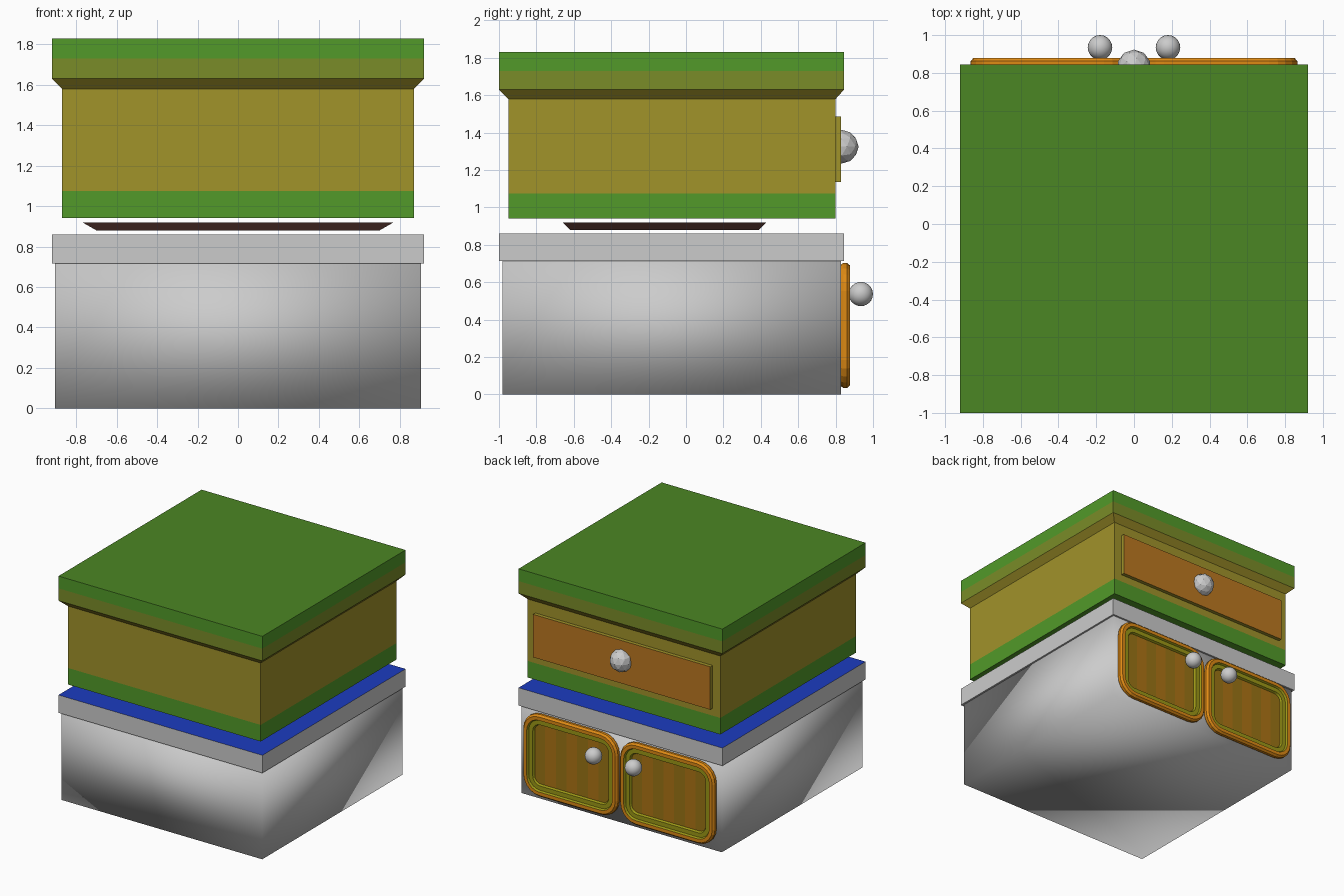
import bpy, bmesh, math

if "Cube" in bpy.data.objects:
    bpy.data.objects.remove(bpy.data.objects["Cube"])


def material(name, hexa):
    def lin(v):
        v /= 255
        return v / 12.92 if v < 0.04 else ((v + 0.055) / 1.055) ** 2.4
    m = bpy.data.materials.new(name)
    m.diffuse_color = [lin(int(hexa[i:i + 2], 16)) for i in (0, 2, 4)] + [1]
    m.use_nodes = True
    m.node_tree.nodes["Principled BSDF"].inputs["Base Color"].default_value = m.diffuse_color
    return m


olive = material("olive", "A1932A")
green = material("green", "529A29")
top_green = material("top_green", "4B8623")
moss = material("moss", "7A8C28")
brown = material("brown", "BC7820")
orange = material("orange", "DE8A14")
door_olive = material("door_olive", "9C9816")
plank_light = material("plank_light", "AE7414")
plank_dark = material("plank_dark", "9A7414")
maroon = material("maroon", "764C42")
blue = material("blue", "1C3CC0")
grey = material("grey", "E7E7E7")


def loft(name, loops, mats=None, end_mat=None):
    """Skin a stack of equal-length point loops and cap both ends."""
    bm = bmesh.new()
    rings = [[bm.verts.new(p) for p in loop] for loop in loops]
    n = len(rings[0])
    bm.faces.new(rings[0][::-1])
    for k in range(len(rings) - 1):
        for i in range(n):
            j = (i + 1) % n
            f = bm.faces.new((rings[k][i], rings[k][j], rings[k + 1][j], rings[k + 1][i]))
            f.material_index = k if mats else 0
    last = bm.faces.new(rings[-1])
    if mats:
        last.material_index = len(mats) if end_mat else len(mats) - 1
    bmesh.ops.recalc_face_normals(bm, faces=bm.faces)
    me = bpy.data.meshes.new(name)
    bm.to_mesh(me)
    bm.free()
    for m in (mats or []) + ([end_mat] if end_mat else []):
        me.materials.append(m)
    ob = bpy.data.objects.new(name, me)
    bpy.context.collection.objects.link(ob)
    return ob


def rect(hx, y0, y1, z):
    return [(-hx, y0, z), (hx, y0, z), (hx, y1, z), (-hx, y1, z)]


def upright(x0, x1, z0, z1, y):
    return [(x0, y, z0), (x1, y, z0), (x1, y, z1), (x0, y, z1)]


def rounded(x0, x1, z0, z1, y, r, seg=5):
    pts = []
    corners = ((x1 - r, z1 - r), (x0 + r, z1 - r), (x0 + r, z0 + r), (x1 - r, z0 + r))
    for q, (cx, cz) in enumerate(corners):
        for s in range(seg + 1):
            a = math.pi / 2 * (q + s / seg)
            pts.append((cx + r * math.cos(a), y, cz + r * math.sin(a)))
    return pts


def knob(name, loc, r, smooth):
    bpy.ops.mesh.primitive_ico_sphere_add(subdivisions=3 if smooth else 2, radius=r, location=loc)
    ob = bpy.context.object
    ob.name = name
    if smooth:
        bpy.ops.object.shade_smooth()


# Lower cabinet, with soft shading over its corners
body = loft("lower_cabinet", [rect(0.905, -0.98, 0.83, 0), rect(0.905, -0.98, 0.83, 0.715)])
for p in body.data.polygons:
    p.use_smooth = True

# Counter with blue top, and the loose tray floating above it
loft("counter", [rect(0.92, -1, 0.845, 0.715), rect(0.92, -1, 0.845, 0.86)], [grey], blue)
loft("tray", [rect(0.70, -0.62, 0.39, 0.88), rect(0.77, -0.66, 0.43, 0.92)], [maroon])

# Upper drawer case with plinth band and cornice
loft("upper_case",
     [rect(0.87, -0.95, 0.80, 0.94), rect(0.87, -0.95, 0.80, 1.075),
      rect(0.87, -0.95, 0.80, 1.58), rect(0.92, -1, 0.845, 1.63),
      rect(0.92, -1, 0.845, 1.73), rect(0.92, -1, 0.845, 1.83)],
     [green, olive, olive, moss, green], top_green)

# Drawer front and its faceted knob
loft("drawer_front", [upright(-0.80, 0.80, 1.135, 1.485, 0.79),
                      upright(-0.80, 0.80, 1.135, 1.485, 0.83)], [olive], brown)
knob("drawer_knob", (0, 0.833, 1.325), 0.09, False)

# Door moulding profile: inset, depth, material of the band leading to the next step
profile = [(0.01, 0.825, orange), (0, 0.842, orange), (0, 0.862, orange),
           (0.014, 0.878, orange), (0.042, 0.878, door_olive), (0.05, 0.862, door_olive),
           (0.085, 0.862, door_olive), (0.095, 0.843, None)]
for side, label in ((1, "right"), (-1, "left")):
    x0, x1 = sorted((side * 0.01, side * 0.865))
    z0, z1 = 0.035, 0.703
    loops = [rounded(x0 + i, x1 - i, z0 + i, z1 - i, y, 0.15 - i) for i, y, _ in profile]
    loft(label + "_door", loops, [m for _, _, m in profile[:-1]], plank_dark)
    # Vertical planks filling the recessed panel
    n = 7
    a, w = x0 + 0.09, (x1 - x0 - 0.18) / n
    for k in range(n):
        loft(f"{label}_plank_{k + 1}",
             [upright(a + k * w, a + k * w + w, z0 + 0.09, z1 - 0.09, y) for y in (0.838, 0.846)],
             [plank_light if k % 2 else plank_dark])
    knob(label + "_door_knob", (side * 0.18, 0.935, 0.537), 0.065, True)
